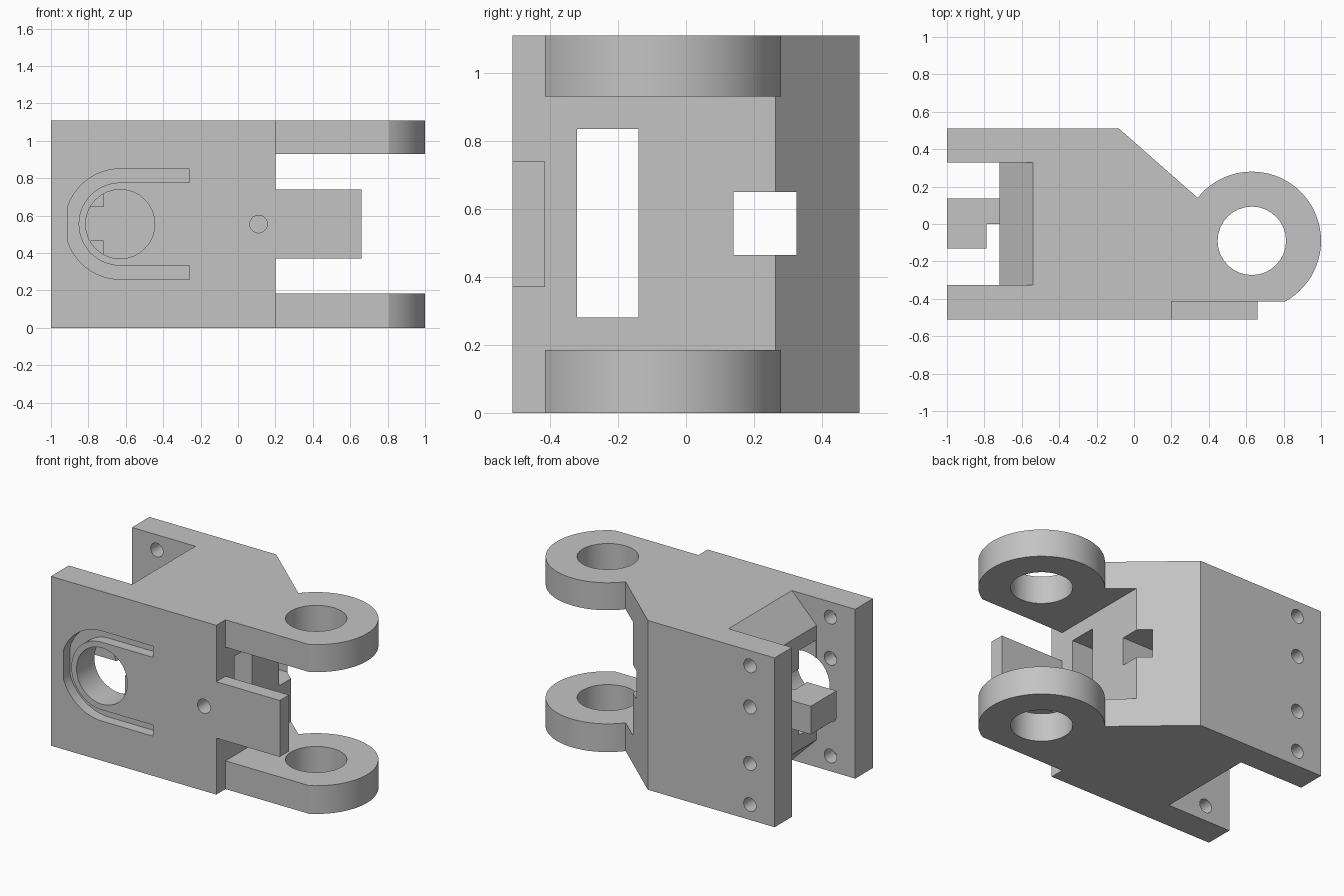
import bpy, bmesh
from math import sin, cos, asin, atan2, pi, radians

if "Cube" in bpy.data.objects:
    bpy.data.objects.remove(bpy.data.objects["Cube"], do_unlink=True)

grey = bpy.data.materials.new("plain_grey")
grey.use_nodes = True
grey.diffuse_color = (0.55, 0.55, 0.55, 1)
grey.node_tree.nodes["Principled BSDF"].inputs["Base Color"].default_value = (0.55, 0.55, 0.55, 1)


def prism(name, points, axis, low, high):
    """Extrude a 2D outline along one axis."""
    place = {"X": lambda a, b: (low, a, b),
             "Y": lambda a, b: (a, low, b),
             "Z": lambda a, b: (a, b, low)}[axis]
    bm = bmesh.new()
    face = bm.faces.new([bm.verts.new(place(a, b)) for a, b in points])
    grown = bmesh.ops.extrude_face_region(bm, geom=[face])["geom"]
    for v in grown:
        if isinstance(v, bmesh.types.BMVert):
            v.co["XYZ".index(axis)] = high
    bmesh.ops.recalc_face_normals(bm, faces=bm.faces[:])
    mesh = bpy.data.meshes.new(name)
    bm.to_mesh(mesh)
    bm.free()
    mesh.materials.append(grey)
    obj = bpy.data.objects.new(name, mesh)
    bpy.context.scene.collection.objects.link(obj)
    return obj


def box(name, x, y, z):
    return prism(name, [(x[0], y[0]), (x[1], y[0]), (x[1], y[1]), (x[0], y[1])], "Z", *z)


def arc(cx, cy, r, start, end, steps):
    return [(cx + r * cos(start + (end - start) * i / steps),
             cy + r * sin(start + (end - start) * i / steps)) for i in range(steps + 1)]


def circle(cx, cy, r, steps=32):
    return arc(cx, cy, r, 0, 2 * pi, steps)[:-1]


def combine(target, tool, operation="DIFFERENCE"):
    """Apply a boolean and discard the tool."""
    mod = target.modifiers.new("shape", "BOOLEAN")
    mod.object, mod.operation, mod.solver = tool, operation, "EXACT"
    deps = bpy.context.evaluated_depsgraph_get()
    deps.update()
    mesh = bpy.data.meshes.new_from_object(target.evaluated_get(deps))
    target.modifiers.clear()
    target.data = mesh
    bpy.data.objects.remove(tool, do_unlink=True)


H, MID = 1.11, 0.555
STEP = -0.415                       # back of the front tongue plate
PIN = (0.63, -0.09)                 # hinge axis
BORE = (-0.63, MID)                 # front bore axis

# Main block with hinge lugs and tongue plate in one outline
outline = [(-1, -0.51), (0.66, -0.51), (0.66, STEP)]
outline += arc(*PIN, 0.37, asin((STEP - PIN[1]) / 0.37), atan2(0.23, -0.29), 40)
outline += [(-0.08, 0.51), (-1, 0.51)]
body = prism("hinge_block", outline, "Z", 0, H)

# Gap between the lugs, and plate trimmed above and below
combine(body, box("lug_gap", (0.2, 1.2), (STEP, 0.6), (0.185, 0.93)))
for low, high in ((-0.1, 0.37), (0.74, 1.2)):
    combine(body, box("plate_trim", (0.2, 0.9), (-0.6, STEP), (low, high)))
combine(body, prism("pin_hole", circle(*PIN, 0.183), "Z", -0.1, 1.2))

# Rear slot with chamfered mouth at top and bottom
slot = [(-1.1, -0.1), (-0.44, -0.1), (-0.72, 0.18),
        (-0.72, H - 0.18), (-0.44, H + 0.1), (-1.1, H + 0.1)]
combine(body, prism("slot", slot, "Y", -0.325, 0.33))

# Square tenon inside the slot
combine(body, box("tenon", (-1, -0.68), (-0.13, 0.135), (0.465, 0.65)), "UNION")

# Lengthwise window and square channel
combine(body, box("window", (-0.8, 0.3), (-0.32, -0.14), (0.28, 0.835)))
combine(body, box("channel", (-0.8, 0.5), (0.14, 0.325), (0.465, 0.65)))

# Front bore and small pin hole
combine(body, prism("bore", circle(*BORE, 0.185), "Y", -0.6, 0.0))
combine(body, prism("front_pin_hole", circle(0.11, MID, 0.047, 20), "Y", -0.6, -0.25))

# U-shaped groove around the bore, flattened at its left end
outer = [(max(x, -0.91), z) for x, z in arc(*BORE, 0.295, pi / 2, 3 * pi / 2, 28)]
inner = arc(*BORE, 0.222, 3 * pi / 2, pi / 2, 28)
groove = [(-0.26, MID + 0.295)] + outer + [(-0.26, MID - 0.295), (-0.26, MID - 0.222)]
groove += inner + [(-0.26, MID + 0.222)]
combine(body, prism("groove", groove, "Y", -0.6, -0.44))

# Screw holes through the back cheek, blind in the front cheek
for z in (0.1, 0.37, H - 0.37, H - 0.1):
    combine(body, prism("screw_hole", circle(-0.82, z, 0.045, 20), "Y", -0.42, 0.6))

bpy.ops.object.select_all(action="DESELECT")
body.select_set(True)
bpy.context.view_layer.objects.active = body
bpy.ops.object.shade_smooth_by_angle(angle=radians(25))
